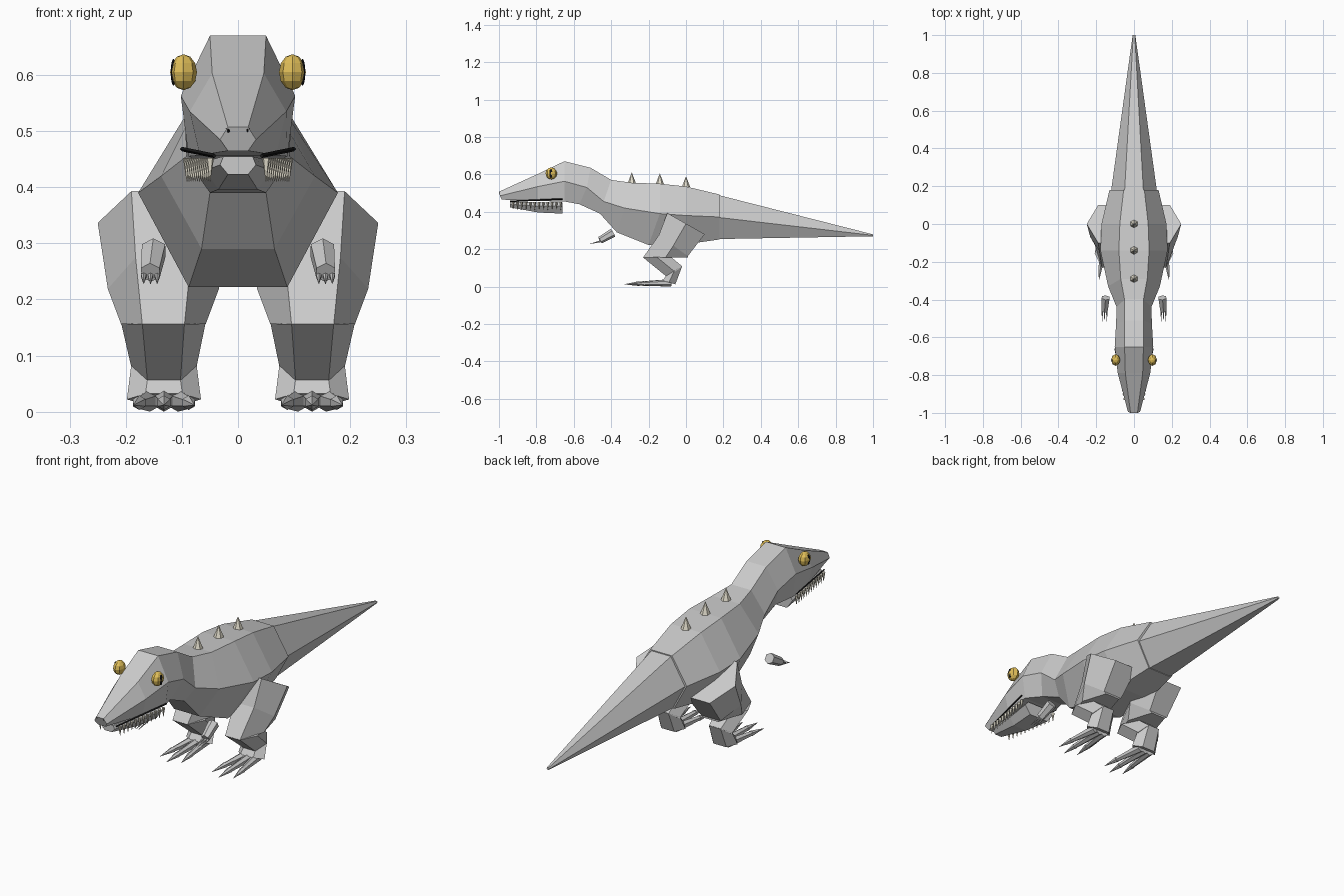
import bpy, bmesh, math
from mathutils import Vector

if "Cube" in bpy.data.objects:
    bpy.data.objects.remove(bpy.data.objects["Cube"])


def material(name, rgb):
    m = bpy.data.materials.new(name)
    m.diffuse_color = (*rgb, 1)
    m.use_nodes = True
    m.node_tree.nodes["Principled BSDF"].inputs["Base Color"].default_value = m.diffuse_color
    return m


BONE = material("bone", (0.78, 0.74, 0.62))
AMBER = material("amber", (0.75, 0.52, 0.1))
BLACK = material("black", (0.01, 0.01, 0.01))


def finish(name, bm, mat=None):
    bmesh.ops.recalc_face_normals(bm, faces=bm.faces)
    me = bpy.data.meshes.new(name)
    bm.to_mesh(me)
    bm.free()
    if mat:
        me.materials.append(mat)
    ob = bpy.data.objects.new(name, me)
    bpy.context.collection.objects.link(ob)
    return ob


def loft(name, rings, mat=None):
    """Skin rings of points and close both ends."""
    bm = bmesh.new()
    vs = [[bm.verts.new(p) for p in r] for r in rings]
    n = len(vs[0])
    for a, b in zip(vs, vs[1:]):
        for i in range(n):
            j = (i + 1) % n
            bm.faces.new((a[i], a[j], b[j], b[i]))
    bm.faces.new(vs[0])
    bm.faces.new(vs[-1])
    return finish(name, bm, mat)


def section(top, side, bottom):
    """Six-sided body section from (half width, y, z) of top, side and bottom."""
    half = [top, side, bottom]
    return [Vector(p) for p in half] + [Vector((-x, y, z)) for x, y, z in reversed(half)]


def spike(name, a, b, r1, r2=0.0005, sides=6, mat=None):
    """Tapered prism between two points."""
    a, b = Vector(a), Vector(b)
    d = b - a
    bm = bmesh.new()
    bmesh.ops.create_cone(bm, cap_ends=True, segments=sides, radius1=r1, radius2=r2, depth=d.length)
    bmesh.ops.transform(bm, verts=bm.verts, matrix=d.to_track_quat('Z', 'Y').to_matrix().to_4x4())
    bmesh.ops.translate(bm, verts=bm.verts, vec=(a + b) / 2)
    return finish(name, bm, mat)


def ball(name, loc, radii, mat):
    bm = bmesh.new()
    bmesh.ops.create_uvsphere(bm, u_segments=8, v_segments=6, radius=1)
    bmesh.ops.scale(bm, verts=bm.verts, vec=radii)
    bmesh.ops.translate(bm, verts=bm.verts, vec=loc)
    return finish(name, bm, mat)


def leg_ring(cx, r, front, back):
    """Hexagon whose front and back edges lie at the given (y, z)."""
    mid = ((front[0] + back[0]) / 2, (front[1] + back[1]) / 2)
    return [(cx + r, *mid), (cx + r / 2, *front), (cx - r / 2, *front),
            (cx - r, *mid), (cx - r / 2, *back), (cx + r / 2, *back)]


# Head, neck and torso in one skin
loft("body", [
    section((.018, -1, .507), (.032, -.995, .485), (.018, -.985, .465)),
    section((.046, -.79, .603), (.086, -.79, .535), (.068, -.79, .457)),
    section((.05, -.65, .67), (.102, -.65, .563), (.088, -.65, .455)),
    section((.05, -.51, .635), (.095, -.53, .53), (.055, -.57, .44)),
    section((.05, -.40, .57), (.092, -.44, .455), (.05, -.46, .39)),
    section((.07, -.29, .555), (.137, -.33, .42), (.065, -.37, .29)),
    section((.08, -.14, .55), (.178, -.14, .39), (.088, -.2, .222)),
    section((.075, 0, .535), (.172, 0, .38), (.085, 0, .226)),
    section((.055, .18, .492), (.13, .18, .372), (.065, .18, .252)),
])

# Tail
loft("tail", [
    section((.05, .17, .49), (.122, .17, .37), (.06, .17, .254)),
    section((.004, 1, .279), (.007, 1, .274), (.004, 1, .269)),
])

# Lower jaw
loft("lower_jaw", [
    section((.026, -.94, .455), (.032, -.94, .44), (.018, -.94, .423)),
    section((.045, -.79, .45), (.058, -.79, .43), (.035, -.79, .396)),
    section((.06, -.66, .45), (.078, -.66, .43), (.05, -.66, .39)),
])

# Back spikes
for i, (y, z) in enumerate([(-.29, .553), (-.14, .548), (0, .533)]):
    spike(f"back_spike_{i}", (0, y, z), (0, y, z + .056), .022, mat=BONE)

for s, tag in ((1, "left"), (-1, "right")):
    # Eyes, pupils, nostrils, mouth line
    ball(f"eye_{tag}", (s * .097, -.72, .605), (.024, .031, .032), AMBER)
    ball(f"pupil_{tag}", (s * .115, -.722, .605), (.005, .01, .024), BLACK)
    ball(f"nostril_{tag}", (s * .017, -.992, .502), (.006, .008, .006), BLACK)
    spike(f"mouth_line_{tag}", (s * .042, -.94, .456), (s * .1, -.66, .468), .004, .004, 4, BLACK)

    # Teeth along the upper lip
    for i in range(12):
        t = i / 11
        x, y = s * (.05 + .041 * t), -.925 + .255 * t
        spike(f"tooth_{tag}_{i}", (x, y, .452), (x, y, .41), .0075, sides=5, mat=BONE)

    # Thigh, shin and heel
    loft(f"thigh_{tag}", [
        leg_ring(s * .13, .12, (-.1, .393), (.1, .28)),
        leg_ring(s * .133, .099, (-.145, .275), (.01, .163)),
        leg_ring(s * .133, .075, (-.23, .155), (.01, .155)),
    ])
    loft(f"shin_{tag}", [
        leg_ring(s * .133, .075, (-.23, .156), (-.08, .158)),
        leg_ring(s * .132, .058, (-.1, .05), (-.02, .108)),
    ])
    loft(f"heel_{tag}", [
        leg_ring(s * .132, .058, (-.105, .06), (-.02, .11)),
        leg_ring(s * .132, .066, (-.125, .032), (-.057, .012)),
    ])

    # Toes with claws
    for i, (dx, y) in enumerate([(-.05, -.22), (0, -.25), (.05, -.22)]):
        a = Vector((s * (.132 + dx * .5), -.08, .02))
        b = Vector((s * (.132 + dx * .88), y, .016))
        c = Vector((s * (.132 + dx * 1.08), y - .08, .012))
        spike(f"toe_{tag}_{i}", a, b, .02, .011)
        spike(f"toe_claw_{tag}_{i}", b, c, .013)

    # Short forearm with three claws
    spike(f"forearm_{tag}", (s * .15, -.39, .288), (s * .156, -.46, .248), .024, .019)
    for i in range(3):
        x = s * (.144 + .012 * i)
        spike(f"finger_claw_{tag}_{i}", (x, -.45, .244), (x, -.515, .228), .006)
